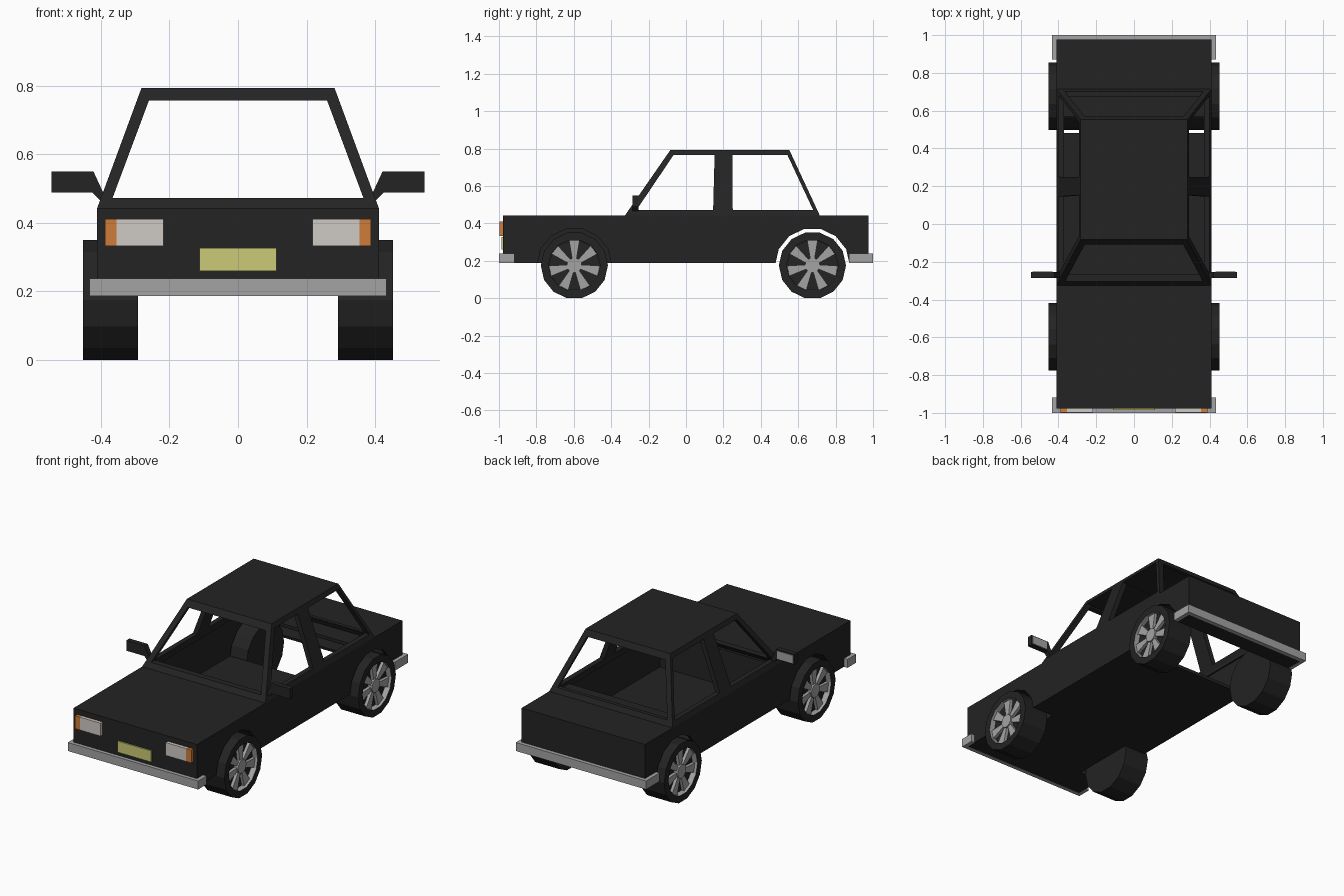
import bpy, bmesh, math

if "Cube" in bpy.data.objects:
    bpy.data.objects.remove(bpy.data.objects["Cube"])


def material(name, rgb):
    m = bpy.data.materials.new(name)
    m.diffuse_color = (*rgb, 1)
    m.use_nodes = True
    m.node_tree.nodes["Principled BSDF"].inputs["Base Color"].default_value = m.diffuse_color
    return m


BLACK = material("black paint", (0.017, 0.017, 0.017))
GREY = material("grey metal", (0.37, 0.37, 0.37))
LAMP = material("lamp glass", (0.62, 0.59, 0.56))
ORANGE = material("orange indicator", (0.62, 0.2, 0.04))
YELLOW = material("yellow plate", (0.6, 0.59, 0.18))


def loft(name, loops, mats, band_mats=None):
    """Skin a series of equal point loops and cap both ends."""
    bm = bmesh.new()
    rings = [[bm.verts.new(p) for p in loop] for loop in loops]
    n = len(rings[0])
    for k in range(len(rings) - 1):
        a, b = rings[k], rings[k + 1]
        for i in range(n):
            j = (i + 1) % n
            f = bm.faces.new((a[i], a[j], b[j], b[i]))
            f.material_index = band_mats[k] if band_mats else 0
    bm.faces.new(rings[0][::-1])
    bm.faces.new(rings[-1])
    bmesh.ops.recalc_face_normals(bm, faces=bm.faces[:])
    me = bpy.data.meshes.new(name)
    bm.to_mesh(me)
    bm.free()
    for m in mats:
        me.materials.append(m)
    ob = bpy.data.objects.new(name, me)
    bpy.context.collection.objects.link(ob)
    return ob


def prism(name, pts, axis, a, b, mat=BLACK):
    """Extrude a flat profile along one axis."""
    def at(p, t):
        return {"x": (t, p[0], p[1]), "y": (p[0], t, p[1]), "z": (p[0], p[1], t)}[axis]
    return loft(name, [[at(p, t) for p in pts] for t in (a, b)], [mat])


def box(name, x0, x1, y0, y1, z0, z1, mat=BLACK):
    return prism(name, [(x0, y0), (x1, y0), (x1, y1), (x0, y1)], "z", z0, z1, mat)


def frustum(name, low, high):
    """low/high: half width, y front, y rear, z"""
    return loft(name, [[(-w, f, z), (w, f, z), (w, r, z), (-w, r, z)]
                       for w, f, r, z in (low, high)], [BLACK])


def ring(cy, cz, r, n=14):
    return [(cy + r * math.sin((i + 0.5) * math.tau / n),
             cz + r * math.cos((i + 0.5) * math.tau / n)) for i in range(n)]


def cut(ob, cutters):
    for c in cutters:
        c.hide_render = True
        m = ob.modifiers.new("cut", "BOOLEAN")
        m.operation = "DIFFERENCE"
        m.solver = "EXACT"
        m.object = c
    bpy.context.view_layer.update()
    dg = bpy.context.evaluated_depsgraph_get()
    me = bpy.data.meshes.new_from_object(ob.evaluated_get(dg))
    ob.modifiers.clear()
    ob.data = me
    for c in cutters:
        bpy.data.objects.remove(c)


FRONT, REAR, AXLE = -0.597, 0.676, 0.175

# Body shell: hollow cabin and boot, open rear arches, closed front wells
body = box("body", -0.411, 0.411, -0.978, 0.977, 0.188, 0.443)
cut(body, [
    box("cut_interior", -0.39, 0.39, -0.31, 0.955, 0.205, 0.425),
    box("cut_cabin_opening", -0.38, 0.38, -0.30, 0.57, 0.40, 0.50),
    prism("cut_rear_arch", ring(REAR, AXLE, 0.2), "x", -0.6, 0.6),
    prism("cut_front_arch_r", ring(FRONT, AXLE, 0.2), "x", 0.27, 0.6),
    prism("cut_front_arch_l", ring(FRONT, AXLE, 0.2), "x", -0.6, -0.27),
])

# Cabin frame with open windows
cabin = frustum("cabin", (0.411, -0.326, 0.715, 0.443), (0.282, -0.083, 0.552, 0.793))
cut(cabin, [
    frustum("cut_inside", (0.396, -0.317, 0.706, 0.40), (0.262, -0.07, 0.54, 0.765)),
    prism("cut_screens", [(-0.366, 0.473), (0.366, 0.473), (0.26, 0.757), (-0.26, 0.757)],
          "y", -0.6, 0.9),
    prism("cut_front_windows", [(-0.265, 0.471), (0.145, 0.471), (0.153, 0.766), (-0.066, 0.766)],
          "x", -0.6, 0.6),
    prism("cut_rear_windows", [(0.25, 0.471), (0.68, 0.471), (0.542, 0.766), (0.248, 0.766)],
          "x", -0.6, 0.6),
])

# Bumpers wrapping round the corners
for name, s, end in (("front_bumper", -1, 0.918), ("rear_bumper", 1, 0.872)):
    half = [(0.434, 1.0), (0.434, end), (0.411, end), (0.411, 0.975)]
    pts = [(x, s * y) for x, y in half] + [(-x, s * y) for x, y in reversed(half)]
    prism(name, pts, "z", 0.187, 0.238, GREY)

# Number plate
box("front_plate", -0.112, 0.112, -0.986, -0.977, 0.26, 0.327, YELLOW)

for s, side in ((1, "right"), (-1, "left")):
    # Headlight and indicator
    box(side + "_headlight", s * 0.217, s * 0.354, -0.998, -0.976, 0.333, 0.411, LAMP)
    box(side + "_indicator", s * 0.354, s * 0.388, -0.998, -0.976, 0.333, 0.411, ORANGE)

    # Door mirror with glass on the rear face
    pts = [(0.545, 0.55), (0.422, 0.55), (0.392, 0.485), (0.392, 0.455), (0.425, 0.488), (0.545, 0.488)]
    prism(side + "_mirror", [(s * x, z) for x, z in pts], "y", -0.285, -0.255)
    box(side + "_mirror_glass", s * 0.432, s * 0.538, -0.256, -0.251, 0.495, 0.543, GREY)

    # Wheels: tyre with recessed rim, seven spokes and a hub
    for cy, end in ((FRONT, "front"), (REAR, "rear")):
        tag = f"{end}_{side}_"
        loops = [[(s * x, y, z) for y, z in ring(cy, AXLE, r)]
                 for x, r in ((0.292, 0.1795), (0.453, 0.1795), (0.453, 0.138), (0.42, 0.136))]
        loft(tag + "wheel", loops, [BLACK, GREY], [0, 0, 1])
        prism(tag + "hub", ring(cy, AXLE, 0.04), "x", s * 0.418, s * 0.446, GREY)
        for k in range(7):
            a = k * math.tau / 7
            pts = []
            for r, w in ((0.03, -0.011), (0.133, -0.028), (0.133, 0.028), (0.03, 0.011)):
                pts.append((cy + r * math.sin(a) + w * math.cos(a),
                            AXLE + r * math.cos(a) - w * math.sin(a)))
            prism(f"{tag}spoke_{k + 1}", pts, "x", s * 0.418, s * 0.438, GREY)
